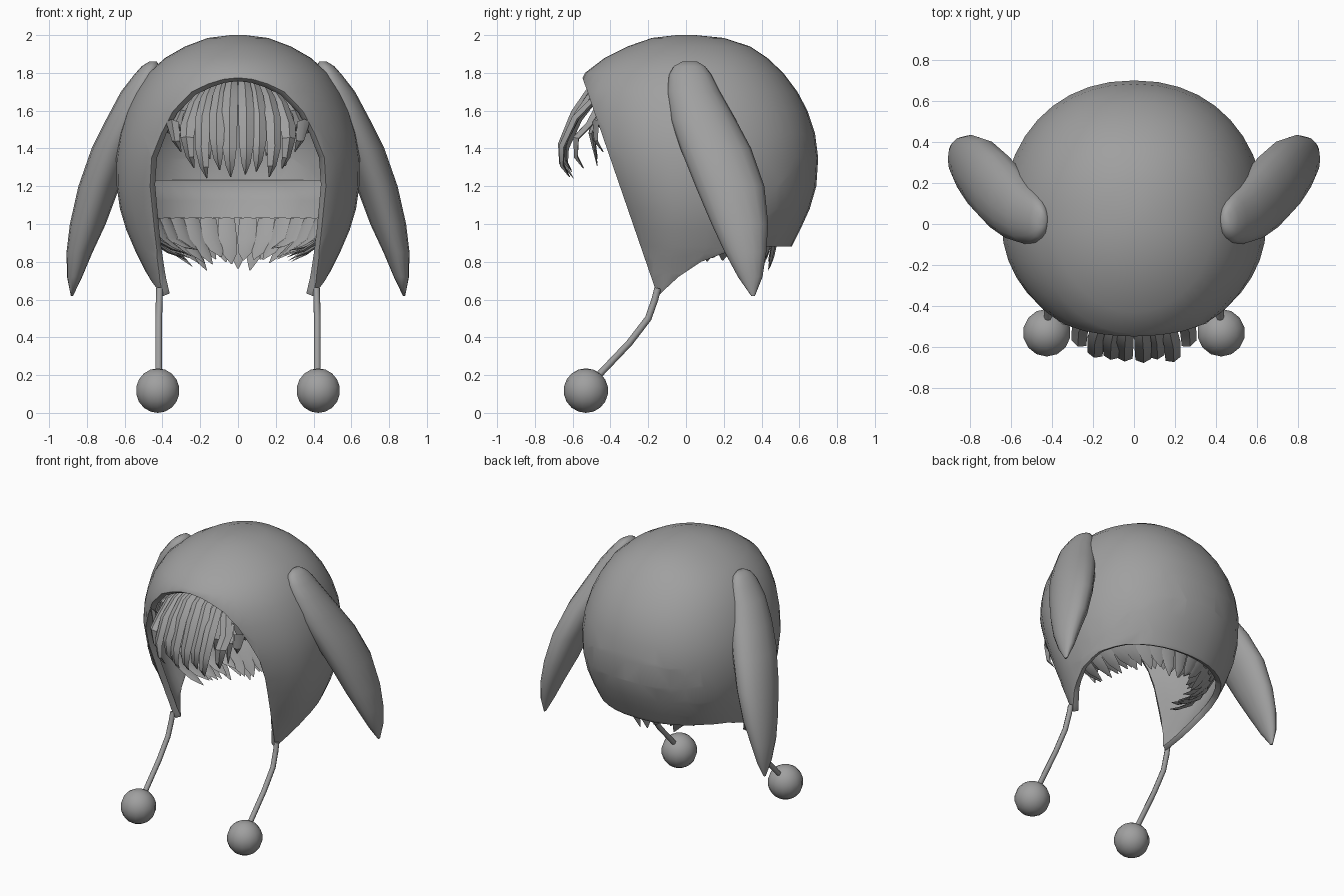
import bpy, bmesh, math, random
from mathutils import Vector

if "Cube" in bpy.data.objects:
    bpy.data.objects.remove(bpy.data.objects["Cube"])

random.seed(4)
grey = bpy.data.materials.new("soft grey")
grey.diffuse_color = (0.35, 0.35, 0.35, 1)
grey.use_nodes = True
grey.node_tree.nodes["Principled BSDF"].inputs["Base Color"].default_value = grey.diffuse_color


def finish(bm, name, angle=60):
    bmesh.ops.recalc_face_normals(bm, faces=bm.faces)
    me = bpy.data.meshes.new(name)
    bm.to_mesh(me)
    bm.free()
    ob = bpy.data.objects.new(name, me)
    bpy.context.collection.objects.link(ob)
    me.materials.append(grey)
    bpy.ops.object.select_all(action='DESELECT')
    ob.select_set(True)
    bpy.context.view_layer.objects.active = ob
    bpy.ops.object.shade_smooth_by_angle(angle=math.radians(angle))
    return ob


def loft(bm, rings, caps=True):
    """Skin a list of closed rings of points."""
    vs = [[bm.verts.new(p) for p in r] for r in rings]
    n = len(vs[0])
    for a, b in zip(vs, vs[1:]):
        for i in range(n):
            bm.faces.new((a[i], a[(i + 1) % n], b[(i + 1) % n], b[i]))
    if caps:
        bm.faces.new(vs[0])
        bm.faces.new(vs[-1])


# Hat section by height: z, half width, front depth, back depth
LEVELS = [(2.0, .04, .05, .05), (1.985, .16, .18, .2), (1.94, .28, .31, .34),
          (1.88, .385, .43, .43), (1.8, .475, .535, .515), (1.7, .54, .585, .59),
          (1.6, .588, .6, .643), (1.48, .625, .59, .683), (1.35, .645, .57, .7),
          (1.2, .642, .51, .69), (1.08, .625, .45, .655), (.97, .592, .41, .605),
          (.86, .545, .38, .55), (.74, .485, .38, .5), (.6, .42, .4, .45)]


def section(z):
    for p, q in zip(LEVELS, LEVELS[1:]):
        if q[0] <= z <= p[0]:
            t = (p[0] - z) / (p[0] - q[0])
            return [p[i] + (q[i] - p[i]) * t for i in (1, 2, 3)]


def skin_point(ang, z, k=1.0):
    """Point on the hat; angle 0 is the back, pi the front."""
    w, f, b = section(z)
    s, c = math.sin(ang), math.cos(ang)
    e = 0.92 if c > 0 else 1.0
    x = math.copysign(abs(s) ** e, s) * w
    y = abs(c) ** e * b if c > 0 else c * f
    return Vector((x * k, y * k, z))


# Hat shell, trimmed by the slanted face opening and the curved hem
bm = bmesh.new()
N = 40
loft(bm, [[skin_point(2 * math.pi * i / N, l[0]) for i in range(N)] for l in LEVELS])
bm.faces.ensure_lookup_table()
bmesh.ops.delete(bm, geom=[f for f in bm.faces if len(f.verts) == N and f.calc_center_median().z < 1],
                 context='FACES')


def cut(co, no, clear=False):
    bmesh.ops.bisect_plane(bm, geom=bm.verts[:] + bm.edges[:] + bm.faces[:], plane_co=co,
                           plane_no=no, clear_inner=clear)


cut((0, -.15, .62), (0, 1.16, .4), True)
hem = [(-.17, .60), (-.04, .72), (.08, .80), (.24, .86), (.40, .88), (.70, .88)]
planes = []
for (y0, z0), (y1, z1) in zip(hem, hem[1:]):
    co, no = Vector((0, y0, z0)), Vector((0, z0 - z1, y1 - y0))
    planes.append((co, no))
    cut(co, no)
low = [f for f in bm.faces if all((f.calc_center_median() - c).dot(n) < 0 for c, n in planes)]
bmesh.ops.delete(bm, geom=low, context='FACES')
bmesh.ops.remove_doubles(bm, verts=bm.verts, dist=.006)
hat = finish(bm, "hat_shell")
m = hat.modifiers.new("thickness", 'SOLIDIFY')
m.thickness, m.offset = .04, -1
m = hat.modifiers.new("soft_rim", 'BEVEL')
m.width, m.segments, m.angle_limit = .012, 2, math.radians(50)

# Floppy ears: z, inner x, outer x, front y, back y
EAR = [(1.86, .43, .47, -.02, .06), (1.835, .415, .51, -.065, .10), (1.79, .41, .55, -.09, .135),
       (1.7, .42, .62, -.10, .18), (1.55, .47, .70, -.08, .265), (1.4, .54, .775, -.03, .345),
       (1.2, .625, .845, .05, .415), (1.0, .70, .89, .135, .435), (.85, .77, .908, .205, .425),
       (.72, .825, .905, .275, .405), (.62, .873, .885, .345, .365)]
for side, tag in ((-1, "left"), (1, "right")):
    bm = bmesh.new()
    rings = []
    for z, x0, x1, y0, y1 in EAR:
        ring = []
        for i in range(16):
            a = 2 * math.pi * i / 16
            c, s = math.cos(a), math.sin(a)
            ring.append((side * ((x0 + x1) / 2 + c * (x1 - x0) / 2),
                         (y0 + y1) / 2 + s * (y1 - y0) / 2, z))
        rings.append(ring)
    loft(bm, rings)
    finish(bm, tag + "_ear")

    # Hanging cord
    path = [Vector((side * x, y, z)) for x, y, z in
            ((.415, -.15, .66), (.417, -.165, .60), (.42, -.2, .5), (.42, -.3, .37), (.42, -.5, .16))]
    bm = bmesh.new()
    rings = []
    for i, p in enumerate(path):
        d = (path[min(i + 1, 4)] - path[max(i - 1, 0)]).normalized()
        u = Vector((1, 0, 0))
        v = d.cross(u).normalized()
        rings.append([p + .018 * (u * math.cos(k * math.pi / 4) + v * math.sin(k * math.pi / 4))
                      for k in range(8)])
    loft(bm, rings)
    finish(bm, tag + "_cord")

    # Pompom
    bm = bmesh.new()
    bmesh.ops.create_uvsphere(bm, u_segments=14, v_segments=9, radius=.118)
    bmesh.ops.translate(bm, verts=bm.verts, vec=(side * .425, -.53, .118))
    finish(bm, tag + "_pompom")


def strand(bm, path, widths, across, thick=.3):
    """Tapered lock of hair with a diamond section."""
    rings = []
    for i, p in enumerate(path):
        d = (path[min(i + 1, len(path) - 1)] - path[max(i - 1, 0)]).normalized()
        n = across.cross(d).normalized()
        w = widths[i]
        rings.append([p + across * w, p + n * w * thick, p - across * w, p - n * w * thick])
    loft(bm, rings)


# Fringe: locks leaving the opening and curling down; tip x, tip z, forward reach
bm = bmesh.new()
FRINGE = [(.04, 1.26, .67), (.10, 1.29, .66), (.17, 1.26, .64), (.24, 1.28, .57), (.31, 1.37, .49)]
for side in (-1, 1):
    for tx, tz, reach in FRINGE:
        tz += random.uniform(-.02, .02)
        reach += random.uniform(-.03, .01)
        x, rz = side * tx, 1.76 - 1.1 * tx * tx
        path = [Vector((x * .8, -.40 + tx * .2, rz)), Vector((x * .95, -.53 + tx * .3, rz - .06)),
                Vector((x * 1.1, -reach + .06, rz - .17)), Vector((x * 1.12, -reach - .01, tz + .16)),
                Vector((x * 1.06, -reach - .01, tz + .06)), Vector((x * .97, -reach + .03, tz))]
        across = Vector((1, side * tx * 1.6, 0)).normalized()
        strand(bm, path, (.03, .038, .042, .038, .024, .003), across, .45)
for i in range(6):
    x = -.25 + .1 * i
    path = [Vector((x * .9, -.36, 1.72 - x * x)), Vector((x, -.46, 1.64 - x * x)),
            Vector((x * 1.1, -.5, 1.48)), Vector((x, -.47, 1.30 + random.uniform(0, .07)))]
    strand(bm, path, (.03, .04, .036, .003), Vector((1, 0, 0)), .45)
finish(bm, "fringe_hair", 35)

# Back hair: band lining the hat
bm = bmesh.new()
M = 20
rows = []
for k, z in ((.92, 1.23), (.91, 1.12), (.88, 1.02), (.84, .93)):
    rows.append([bm.verts.new(skin_point(math.radians(-95 + 190 * i / M), z, k)) for i in range(M + 1)])
for a, b in zip(rows, rows[1:]):
    for i in range(M):
        bm.faces.new((a[i], a[i + 1], b[i + 1], b[i]))
band = finish(bm, "back_hair_band")
band.modifiers.new("thickness", 'SOLIDIFY').thickness = .01

# Back hair: pointed locks sweeping in under the hem
bm = bmesh.new()
for layer in range(2):
    for i in range(17):
        a = math.radians(-88 + 11 * i + 5 * layer)
        k = .86 - .05 * layer
        top, mid = skin_point(a, 1.03, k), skin_point(a, .92, k - .04)
        tz = random.uniform(.72, .80) + .04 * layer + .05 * abs(math.sin(a))
        tip = Vector((mid.x * .62, mid.y * .93, tz))
        low = mid.lerp(tip, .55) + Vector((0, 0, -.01))
        across = Vector((math.cos(a), -math.sin(a), 0))
        strand(bm, [top, mid, low, tip], (.045, .05, .035, .003), across, .25)
finish(bm, "back_hair_locks", 35)
